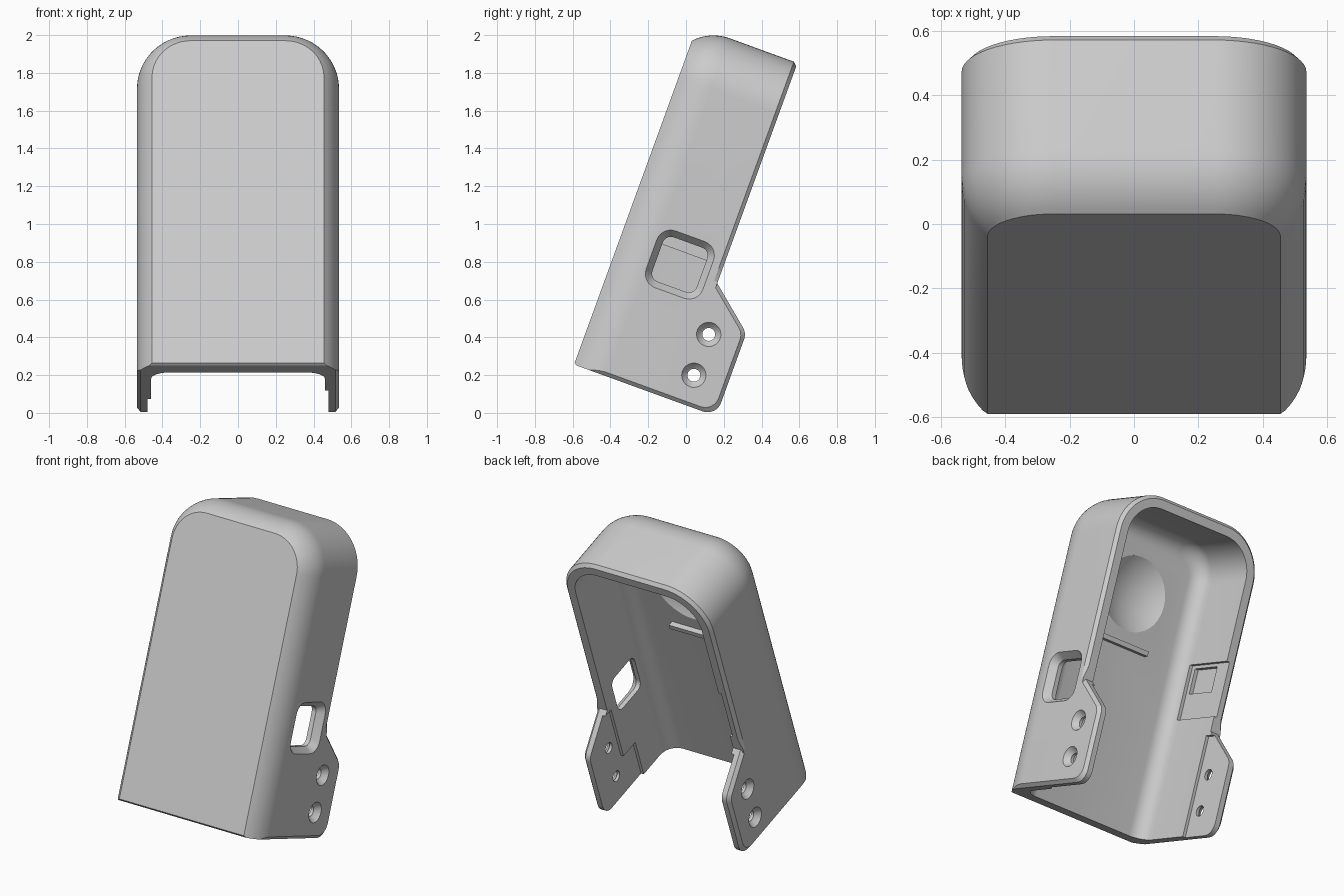
import bpy, bmesh
from math import sin, cos, tan, pi, radians
from mathutils import Matrix, Vector

cube = bpy.data.objects.get("Cube")
if cube:
    bpy.data.objects.remove(cube, do_unlink=True)

# Local frame: x across, y depth from front face, z up the sloped face
HALF, TOP, BASE, RIM, WALL, FRONT = 0.535, 1.895, -0.01, 0.565, 0.075, 0.12

grey = bpy.data.materials.new("light grey plastic")
grey.use_nodes = True
colour = (0.6, 0.6, 0.6, 1)
grey.diffuse_color = colour
grey.node_tree.nodes["Principled BSDF"].inputs["Base Color"].default_value = colour


def loft(name, rings):
    """Closed solid through rings that have equal point counts."""
    bm = bmesh.new()
    loops = [[bm.verts.new(p) for p in ring] for ring in rings]
    n = len(loops[0])
    for a, b in zip(loops, loops[1:]):
        for i in range(n):
            j = (i + 1) % n
            bm.faces.new((a[i], a[j], b[j], b[i]))
    bm.faces.new(loops[0][::-1])
    bm.faces.new(loops[-1])
    bmesh.ops.recalc_face_normals(bm, faces=bm.faces)
    mesh = bpy.data.meshes.new(name)
    bm.to_mesh(mesh)
    bm.free()
    mesh.materials.append(grey)
    obj = bpy.data.objects.new(name, mesh)
    bpy.context.collection.objects.link(obj)
    return obj


def box(name, x, y, z):
    return loft(name, [[(a, y[0], z[0]), (a, y[1], z[0]), (a, y[1], z[1]), (a, y[0], z[1])] for a in x])


def combine(target, tool, operation):
    """Apply a boolean and discard the tool."""
    mod = target.modifiers.new("cut", "BOOLEAN")
    mod.operation, mod.solver, mod.object = operation, "EXACT", tool
    bpy.context.view_layer.update()
    deps = bpy.context.evaluated_depsgraph_get()
    mesh = bpy.data.meshes.new_from_object(target.evaluated_get(deps))
    target.modifiers.clear()
    target.data = mesh
    bpy.data.objects.remove(tool, do_unlink=True)


def arch(y, half, top, radius, base, low_half=None, steps=14):
    """Arch outline in the x-z plane at depth y."""
    low = half if low_half is None else low_half
    side = [(low, base), (low, 0.66), (half, 0.74)]
    for i in range(steps + 1):
        a = i * pi / 2 / steps
        side.append((half - radius + radius * cos(a), top - radius + radius * sin(a)))
    return [(x, y, z) for x, z in side] + [(-x, y, z) for x, z in reversed(side)]


def rounded(points, steps=6):
    """Round corners given as (y, z, radius)."""
    out = []
    for i, (y, z, r) in enumerate(points):
        p = Vector((y, z))
        if r == 0:
            out.append(p)
            continue
        a = (Vector(points[i - 1][:2]) - p).normalized()
        b = (Vector(points[(i + 1) % len(points)][:2]) - p).normalized()
        half = a.angle(b) / 2
        centre = p + (a + b).normalized() * (r / sin(half))
        start = p + a * (r / tan(half)) - centre
        end = p + b * (r / tan(half)) - centre
        for k in range(steps + 1):
            t = k / steps
            sweep = pi - 2 * half
            out.append(centre + (start * sin((1 - t) * sweep) + end * sin(t * sweep)) / sin(sweep))
    return out


def at_x(points, x):
    return [(x, p[0], p[1]) for p in points]


# Outer shell: wide front rounding, straight sides, chamfered rim
rings = []
for i in range(11):
    a = radians(47.2) * (1 - i / 10)
    drop = 0.25 * (1 - cos(a))
    base = BASE + max(0, 0.01 - 0.01 * i)
    rings.append(arch(0.183 - 0.25 * sin(a), HALF - drop, TOP - drop, 0.285 - drop, base))
rings.append(arch(RIM - 0.02, HALF, TOP, 0.285, BASE))
for y in (RIM, 0.9):
    rings.append(arch(y, HALF - 0.02, TOP - 0.02, 0.265, BASE, HALF))
body = loft("sloped_cover", rings)


# Side outline with mounting ears, chamfered outside
def side_outline(inset):
    b, e = BASE + inset, 0.8 - inset
    return rounded([(-0.1, b, 0), (e, b, 0.075), (e, 0.458 - inset * 0.45, 0.075),
                    (RIM, 0.654 - inset * 1.27, 0), (RIM, 2.2, 0), (-0.1, 2.2, 0)])


combine(body, loft("outline", [at_x(side_outline(d), x) for x, d in
        ((-0.555, 0.04), (-0.515, 0), (0.515, 0), (0.555, 0.04))]), "INTERSECT")

# Open cavity with a filleted front
rings = []
for i in range(9):
    a = i * pi / 16
    d = 0.1 * (1 - sin(a))
    rings.append(arch(FRONT + 0.1 - 0.1 * cos(a), HALF - WALL - d, TOP - WALL - d, 0.21 - d, -0.3))
rings.append(arch(1.2, HALF - WALL, TOP - WALL, 0.21, -0.3))
combine(body, loft("cavity", rings), "DIFFERENCE")

# Thinned inner faces of the ears
for x, y, z in (((0.4, 0.48), (0.53, 1), (-0.2, 0.63)),
                ((0.41, 0.48), (0.4, 0.9), (-0.2, 0.25)),
                ((-0.48, -0.4), (0.53, 1), (-0.2, 0.63))):
    combine(body, box("ear_relief", x, y, z), "DIFFERENCE")

# Countersunk screw holes on both ears
for side in (-1, 1):
    for z in (0.154, 0.384):
        rings = []
        for x, r in ((0.4, 0.034), (0.5, 0.034), (0.505, 0.042), (0.545, 0.072)):
            rings.append([(side * x, 0.615 + r * cos(k * pi / 16), z + r * sin(k * pi / 16))
                          for k in range(32)])
        combine(body, loft("screw_hole", rings), "DIFFERENCE")


# Chamfered side window
def window(size, radius):
    h = size / 2
    return rounded([(0.345 + a * h, 0.679 + b * h, radius)
                    for a, b in ((-1, -1), (1, -1), (1, 1), (-1, 1))])


combine(body, loft("window", [at_x(window(s, r), x) for x, s, r in
        ((0.4, 0.25, 0.045), (0.49, 0.25, 0.045), (0.545, 0.335, 0.085))]), "DIFFERENCE")

# Stepped pocket inside the opposite wall
combine(body, box("pocket", (-0.48, -0.4), (0.2, 0.7), (0.75, 1.1)), "DIFFERENCE")
combine(body, box("deep_pocket", (-0.505, -0.41), (0.23, 0.45), (0.92, 1.08)), "DIFFERENCE")

# Spherical dimple inside the front wall
bm = bmesh.new()
radius = 0.42
bmesh.ops.create_uvsphere(bm, u_segments=64, v_segments=40, radius=radius,
                          matrix=Matrix.Translation((0, FRONT - 0.07 + radius, 1.4)))
mesh = bpy.data.meshes.new("dimple")
bm.to_mesh(mesh)
bm.free()
ball = bpy.data.objects.new("dimple", mesh)
bpy.context.collection.objects.link(ball)
mesh.materials.append(grey)
# keep only the part that bites into the front wall
combine(ball, box("dimple_limit", (-0.3, 0.3), (0, FRONT + 0.05), (1.1, 1.7)), "INTERSECT")
combine(body, ball, "DIFFERENCE")

# Small rib below the dimple
rib = box("inner_rib", (-0.175, 0.175), (FRONT - 0.01, FRONT + 0.035), (1.06, 1.09))

# Tilt into place and shade
place = Matrix.Translation((0, -0.589, 0.265)) @ Matrix.Rotation(radians(-20), 4, "X")
for obj in (body, rib):
    obj.data.transform(place)
    obj.select_set(True)
    bpy.context.view_layer.objects.active = obj
bpy.ops.object.shade_smooth_by_angle(angle=radians(25))
